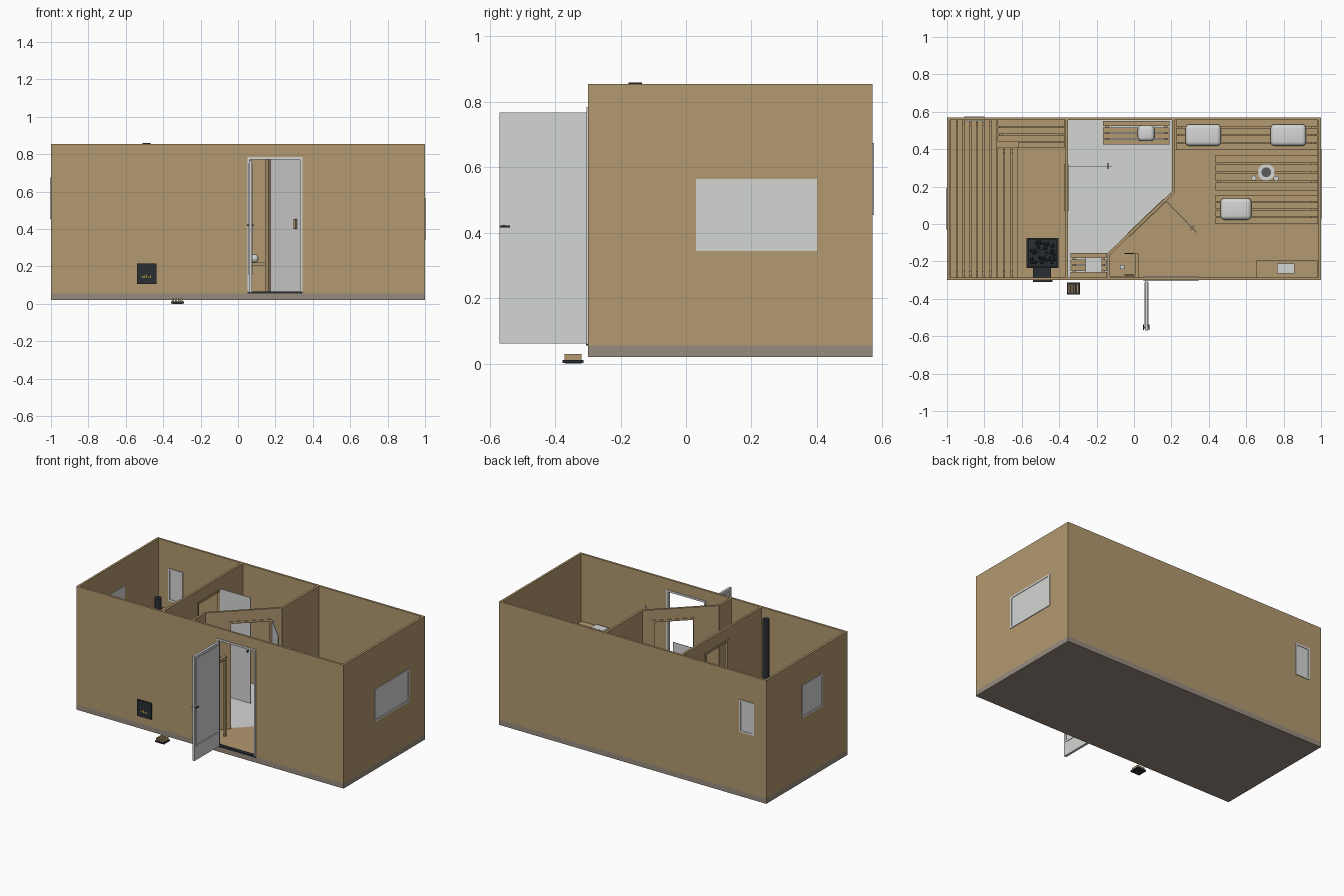
import bpy, bmesh, math, random
from mathutils import Matrix, Vector

random.seed(4)
if "Cube" in bpy.data.objects:
    bpy.data.objects.remove(bpy.data.objects["Cube"])


def material(name, r, g, b):
    m = bpy.data.materials.new(name)
    m.use_nodes = True
    colour = [(c / 255) ** 2.2 for c in (r, g, b)] + [1]
    m.diffuse_color = colour
    m.node_tree.nodes["Principled BSDF"].inputs["Base Color"].default_value = colour
    return m


WOOD = material("pale wood", 177, 151, 111)
BASE = material("foundation grey brown", 150, 139, 126)
PALE = material("pale grey", 211, 213, 211)
DARK = material("stove black", 46, 50, 53)
STONE = material("stone grey", 90, 92, 92)
GOLD = material("ember gold", 170, 140, 70)


def finish(bm, name, mat, smooth=False):
    me = bpy.data.meshes.new(name)
    bm.to_mesh(me)
    bm.free()
    me.materials.append(mat)
    ob = bpy.data.objects.new(name, me)
    bpy.context.collection.objects.link(ob)
    for p in me.polygons:
        p.use_smooth = smooth
    return ob


def boxes(name, mat, items, frame=Matrix()):
    """Join axis-aligned boxes (x0, x1, y0, y1, z0, z1) placed in a local frame."""
    bm = bmesh.new()
    for x0, x1, y0, y1, z0, z1 in items:
        place = Matrix.Translation(((x0 + x1) / 2, (y0 + y1) / 2, (z0 + z1) / 2))
        size = Matrix.Diagonal((x1 - x0, y1 - y0, z1 - z0, 1))
        bmesh.ops.create_cube(bm, size=1, matrix=frame @ place @ size)
    return finish(bm, name, mat)


def cylinder(name, mat, x, y, z0, z1, r, r2=None):
    bm = bmesh.new()
    bmesh.ops.create_cone(bm, cap_ends=True, segments=24, radius1=r, radius2=r2 or r,
                          depth=z1 - z0, matrix=Matrix.Translation((x, y, (z0 + z1) / 2)))
    ob = finish(bm, name, mat)
    for p in ob.data.polygons:
        p.use_smooth = len(p.vertices) == 4
    return ob


def along(a, b):
    """Frame whose x axis runs from a to b."""
    d = Vector(b) - Vector(a)
    return Matrix.Translation((*a, 0)) @ Matrix.Rotation(math.atan2(d.y, d.x), 4, "Z"), d.length


FLOOR, TOP, T = 0.06, 0.855, 0.015


def wall(name, a, b, opening=None):
    """Wall between two points; opening is (start, end, head height)."""
    f, n = along(a, b)
    h = T / 2
    if opening:
        s, e, head = opening
        items = [(0, s, -h, h, 0.055, TOP), (e, n, -h, h, 0.055, TOP), (s, e, -h, h, head, TOP)]
    else:
        items = [(0, n, -h, h, 0.055, TOP)]
    boxes(name, WOOD, items, f)
    return f


def surround(s, e, z0, z1, w, d, sill=True):
    """Frame bars around a rectangle in a wall's local frame."""
    bars = [(s, s + w, -d, d, z0, z1), (e - w, e, -d, d, z0, z1), (s, e, -d, d, z1 - w, z1)]
    return bars + ([(s, e, -d, d, z0, z0 + w)] if sill else [])


def window(name, f, s, e, z0, z1):
    boxes(name + "_frame", PALE, surround(s, e, z0, z1, 0.012, 0.012), f)
    boxes(name + "_pane", PALE, [(s + .01, e - .01, -.009, .009, z0 + .01, z1 - .01)], f)


def planks(name, x0, x1, y0, y1, z, n, lengthwise=True, legs=True):
    """Slatted top on cross bearers and legs."""
    gap, t, items = 0.006, 0.014, []
    span = (y1 - y0) if lengthwise else (x1 - x0)
    step = (span + gap) / n
    for i in range(n):
        lo = i * step
        hi = lo + step - gap
        items.append((x0, x1, y0 + lo, y0 + hi, z - t, z) if lengthwise
                     else (x0 + lo, x0 + hi, y0, y1, z - t, z))
    w = 0.02
    for u in (0, 1):
        if lengthwise:
            bx = x0 + .01 + u * (x1 - x0 - .02 - w)
            items.append((bx, bx + w, y0, y1, z - 2.5 * t, z - t))
        else:
            by = y0 + .01 + u * (y1 - y0 - .02 - w)
            items.append((x0, x1, by, by + w, z - 2.5 * t, z - t))
        for v in (0, 1):
            if legs:
                lx = x0 + .01 + u * (x1 - x0 - .02 - w)
                ly = y0 + .005 + v * (y1 - y0 - .01 - w)
                items.append((lx, lx + w, ly, ly + w, FLOOR, z - t))
    boxes(name, WOOD, items)


def cushion(name, x, y, z, w, d, h=0.045):
    bm = bmesh.new()
    bmesh.ops.create_cube(bm, size=1, matrix=Matrix.Translation((x, y, z + h / 2))
                          @ Matrix.Diagonal((w, d, h, 1)))
    ob = finish(bm, name, PALE, True)
    b = ob.modifiers.new("round", "BEVEL")
    b.width, b.segments = h * 0.48, 4
    upright = [e for e in ob.data.edges
               if abs(ob.data.vertices[e.vertices[0]].co.z - ob.data.vertices[e.vertices[1]].co.z) > h / 2]
    weights = ob.data.attributes.new("bevel_weight_edge", "FLOAT", "EDGE")
    for e in ob.data.edges:
        weights.data[e.index].value = 1
    for e in upright:
        weights.data[e.index].value = 1
    return ob


# Foundation and floors
boxes("foundation", BASE, [(-1, 1, -.3, .57, .02, .055)])
boxes("wood_floor", WOOD, [(-.99, .99, -.29, .56, .054, FLOOR)])
bm = bmesh.new()
outline = [(-.36, -.29), (-.135, -.29), (-.135, -.16), (.21, .17), (.21, .56), (-.36, .56)]
bm.faces.new([bm.verts.new((x, y, FLOOR + .002)) for x, y in outline])
finish(bm, "shower_floor", PALE)

# Outer walls
h = T / 2
front = wall("front_wall", (-1, -.3 + h), (1, -.3 + h), (1.05, 1.345, .785))
back = wall("back_wall", (-1, .57 - h), (1, .57 - h))
end_l = wall("left_end_wall", (1 - h, -.3), (1 - h, .57))
end_r = wall("right_end_wall", (-1 + h, -.3), (-1 + h, .57))
window("lounge_window", end_l, .33, .70, .345, .565)
window("steam_room_end_window", end_r, .27, .49, .455, .675)
window("steam_room_back_window", back, .09, .2, .455, .675)

# Partitions
steam = wall("steam_room_partition", (-.36, -.29), (-.36, .56), (.36, .61, .775))
wall("lounge_partition", (.21, .165), (.21, .56))
diagonal = wall("diagonal_partition", (-.135, -.16), (.21, .17), (.145, .415, .785))
wall("short_partition", (-.135, -.29), (-.135, -.155))
boxes("steam_room_door_frame", WOOD, surround(.36, .61, FLOOR, .775, .014, .011, False), steam)
boxes("diagonal_door_frame", WOOD, surround(.145, .415, FLOOR, .785, .014, .011, False), diagonal)

# Front door with frame and threshold
boxes("front_door_frame", PALE, surround(1.05, 1.345, FLOOR, .785, .013, .011, False), front)
boxes("threshold", DARK, [(.05, .345, -.306, -.28, .055, .065)])
boxes("front_door", PALE, [(.058, .074, -.57, -.302, .062, .767)])
rim = along((.066, -.556), (.066, -.314))[0]
boxes("front_door_moulding", PALE, surround(0, .242, .155, .75, .008, .011), rim)
boxes("front_door_handle", DARK, [(.05, .082, -.56, -.552, .416, .424),
                                  (.048, .054, -.568, -.538, .417, .423),
                                  (.078, .084, -.568, -.538, .417, .423)])

# Open glass leaf of the diagonal doorway, and shower screen
leaf = along((.165, .13), (.335, -.045))[0]
boxes("inner_door_leaf", PALE, [(0, .244, -.002, .002, .065, .775)], leaf)
boxes("inner_door_handle", WOOD, [(.205, .217, -.014, .014, .4, .455)], leaf)
boxes("shower_screen", PALE, [(-.352, -.12, .307, .311, .065, .78)])
boxes("shower_screen_handle", DARK, [(-.142, -.136, .293, .325, .41, .42)])

# Steam room benches
planks("upper_bench", -.98, -.735, -.285, .555, .4, 7, False)
planks("upper_side_bench", -.73, -.37, .44, .555, .4, 3)
planks("lower_bench", -.73, -.62, -.285, .41, .22, 3, False)
boxes("lower_side_step", WOOD, [(-.62, -.37, .41, .435, .1, .22)])

# Stove with stones, flue and outside fire door
boxes("stove_body", DARK, [(-.57, -.41, -.23, -.08, .075, .28), (-.54, -.445, -.295, -.23, .1, .22)])
bm = bmesh.new()
for i in range(40):
    spot = Vector((random.uniform(-.555, -.425), random.uniform(-.215, -.095), .283))
    bmesh.ops.create_icosphere(bm, subdivisions=1, radius=random.uniform(.007, .013),
                               matrix=Matrix.Translation(spot))
finish(bm, "stove_stones", DARK)
boxes("stove_rim", DARK, [(-.575, -.405, y, y + .01, .27, .295) for y in (-.235, -.085)]
      + [(x, x + .01, -.235, -.075, .27, .295) for x in (-.575, -.415)])
cylinder("flue", DARK, -.49, -.155, .28, .859, .021)
boxes("fire_door", DARK, [(-.54, -.435, -.309, -.295, .105, .215)])
boxes("fire_door_glow", GOLD, [(-.515 + .011 * i, -.509 + .011 * i, -.311, -.308, .138, .146 + .006 * (i % 3))
                               for i in range(5)])

# Shower room furniture
planks("shower_bench", -.165, .19, .425, .55, .22, 4)
cushion("shower_bowl", .065, .485, .22, .09, .085)
planks("shower_corner_bench", -.34, -.145, -.285, -.155, .22, 4)
boxes("wash_tub", PALE, [(-.26, -.17, -.26, -.18, .22, .26)])

# Entrance rack
boxes("coat_rack", WOOD, [(-.125, .03, -.285, -.28, .5, .6), (.005, .025, -.285, -.155, .58, .6),
                          (.01, .022, -.17, -.155, FLOOR, .6)])
boxes("coat_rail", DARK, [(-.05, 0, y, y + .006, .57, .58) for y in (-.275, -.16)])
boxes("coat_hook", PALE, [(-.075, -.05, -.24, -.22, .56, .58)])

# Lounge furniture
planks("wall_bench", .225, .98, .395, .555, .22, 4)
planks("dining_table", .435, .98, .18, .37, .35, 4)
planks("near_bench", .435, .98, 0, .155, .22, 4)
for i, (x, y, w) in enumerate([(.37, .475, .19), (.825, .475, .19), (.545, .08, .165)]):
    cushion("seat_cushion_%d" % (i + 1), x, y, .22, w, .115)
cylinder("plate", PALE, .707, .277, .35, .358, .035, .045)
cylinder("dish", STONE, .707, .277, .358, .366, .022, .026)
for x, y in ((.64, .245), (.76, .243)):
    cylinder("cup", PALE, x, y, .35, .375, .012, .014)

# Kitchen cabinet with basin
boxes("cabinet", WOOD, [(.655, .98, -.285, -.195, FLOOR, .4)])
boxes("cabinet_basin", PALE, [(.765, .858, -.265, -.21, .4, .42)])

# Boot scraper outside
boxes("scraper_base", DARK, [(-.358, -.29, -.378, -.313, .003, .012), (-.35, -.298, -.37, -.32, 0, .004)])
boxes("scraper_slats", WOOD, [(-.352 + .015 * i, -.342 + .015 * i, -.372, -.32, .012, .03) for i in range(4)])
